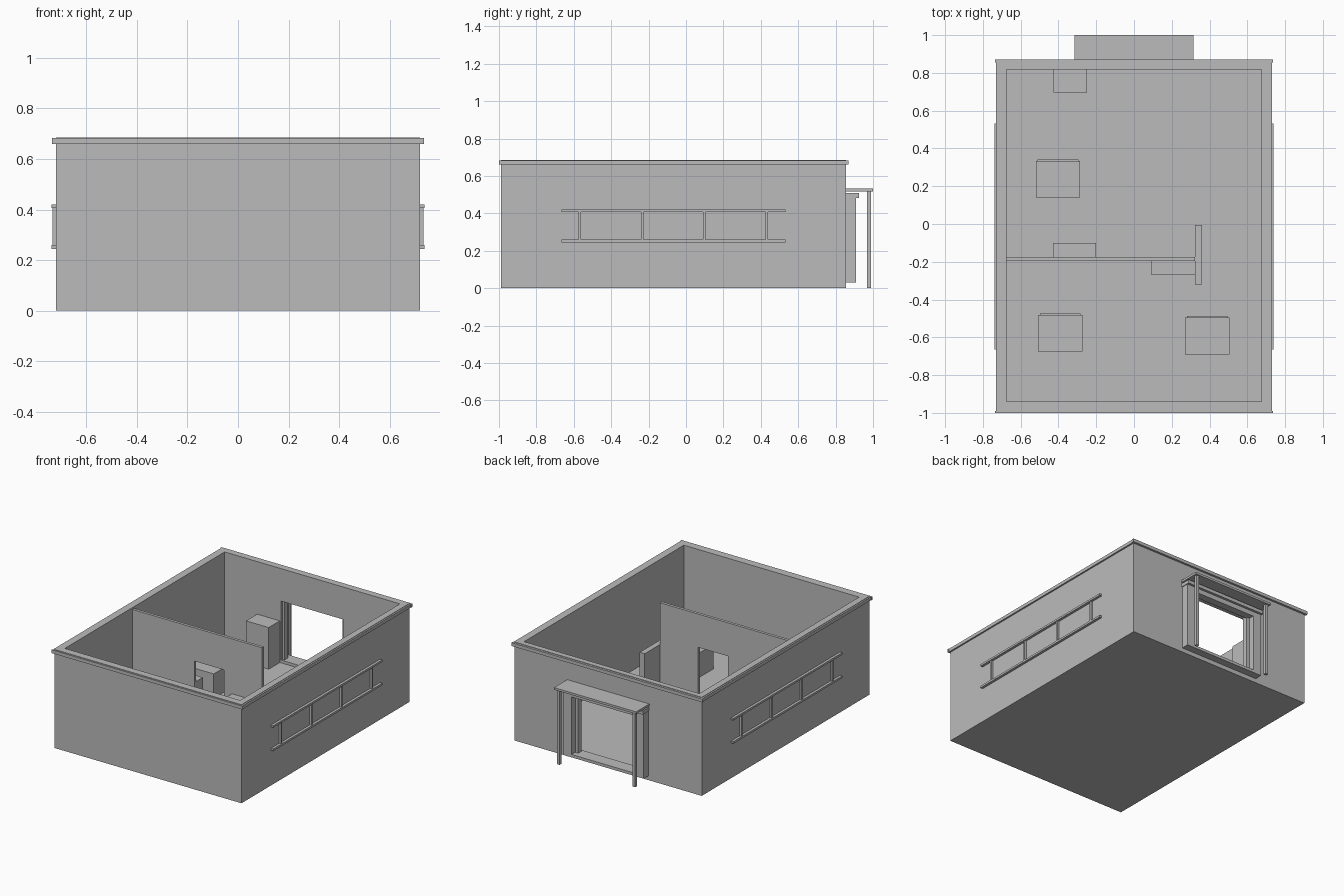
import bpy, bmesh
from mathutils import Vector

cube = bpy.data.objects.get("Cube")
if cube:
    bpy.data.objects.remove(cube, do_unlink=True)

GREY = (0.5, 0.5, 0.5, 1.0)
mat = bpy.data.materials.new("plain_grey")
mat.use_nodes = True
mat.diffuse_color = GREY
mat.node_tree.nodes["Principled BSDF"].inputs["Base Color"].default_value = GREY


def extrude(name, points, direction):
    """Extrude a flat outline along a direction to make a solid part."""
    bm = bmesh.new()
    face = bm.faces.new([bm.verts.new(p) for p in points])
    moved = bmesh.ops.extrude_face_region(bm, geom=[face])["geom"]
    verts = [g for g in moved if isinstance(g, bmesh.types.BMVert)]
    bmesh.ops.translate(bm, verts=verts, vec=Vector(direction))
    bmesh.ops.recalc_face_normals(bm, faces=bm.faces)
    mesh = bpy.data.meshes.new(name)
    bm.to_mesh(mesh)
    bm.free()
    mesh.materials.append(mat)
    obj = bpy.data.objects.new(name, mesh)
    bpy.context.collection.objects.link(obj)
    return obj


def box(name, x, y, z):
    outline = [(x[0], y[0], z[0]), (x[1], y[0], z[0]),
               (x[1], y[1], z[0]), (x[0], y[1], z[0])]
    return extrude(name, outline, (0, 0, z[1] - z[0]))


def mirrored(name, x, y, z):
    box("left_" + name, x, y, z)
    box("right_" + name, (-x[1], -x[0]), y, z)


def wall_with_door(name, x, y, top, door_x, door_top):
    """Wall along x with a doorway cut from the ground up."""
    outline = [(x[0], 0), (door_x[0], 0), (door_x[0], door_top), (door_x[1], door_top),
               (door_x[1], 0), (x[1], 0), (x[1], top), (x[0], top)]
    extrude(name, [(px, y[0], pz) for px, pz in outline], (0, y[1] - y[0], 0))


# Main shell
W, IN = 0.72, 0.675
FRONT, BACK = -0.99, 0.855
IN_FRONT, IN_BACK = -0.94, 0.817
TOP, FLOOR = 0.686, 0.03
plan = [(-W, FRONT), (W, FRONT), (W, IN_BACK), (IN, IN_BACK),
        (IN, IN_FRONT), (-IN, IN_FRONT), (-IN, IN_BACK), (-W, IN_BACK)]
extrude("front_and_side_walls", [(x, y, 0) for x, y in plan], (0, 0, TOP))
wall_with_door("back_wall", (-W, W), (IN_BACK, BACK), TOP, (-0.24, 0.24), 0.46)
box("floor", (-IN, IN), (IN_FRONT, IN_BACK), (0, FLOOR))
box("threshold", (-0.24, 0.24), (IN_BACK, BACK), (0, 0.05))

# Trim around the top
TRIM = (0.66, 0.683)
mirrored("top_trim", (W, 0.731), (FRONT, BACK), TRIM)
box("front_top_trim", (-0.735, 0.735), (-1.0, FRONT), TRIM)
box("back_top_trim", (-0.735, 0.735), (BACK, 0.87), TRIM)

# Rails with uprights on both side walls
for label, z in (("lower", 0.245), ("upper", 0.407)):
    mirrored(label + "_rail", (W, 0.738), (-0.665, 0.533), (z, z + 0.014))
for i, y in enumerate((-0.575, -0.24, 0.09, 0.425)):
    mirrored(f"rail_upright_{i + 1}", (W, 0.733), (y, y + 0.014), (0.259, 0.407))

# Doorway surround, canopy and canopy posts
mirrored("door_jamb", (0.245, 0.31), (BACK, 0.908), (FLOOR, 0.483))
box("door_lintel", (-0.245, 0.245), (BACK, 0.908), (0.45, 0.483))
box("door_cap", (-0.315, 0.315), (BACK, 0.925), (0.483, 0.508))
box("door_sill", (-0.245, 0.245), (BACK, 0.908), (FLOOR, 0.05))
mirrored("inner_jamb", (0.222, 0.245), (0.83, 0.868), (0.05, 0.46))
box("canopy", (-0.316, 0.316), (BACK, 1.0), (0.517, 0.532))
mirrored("canopy_post", (0.28, 0.302), (0.969, 0.99), (0, 0.517))

# Inner dividing walls
wall_with_door("partition", (-IN, 0.322), (-0.195, -0.175), 0.672, (-0.2, 0.03), 0.44)
box("low_wall", (0.322, 0.36), (-0.32, -0.005), (FLOOR, 0.382))

# Furniture
box("tall_cabinet", (-0.425, -0.25), (0.695, IN_BACK), (FLOOR, 0.32))
box("back_counter", (-0.43, -0.2), (-0.175, -0.1), (FLOOR, 0.29))
box("front_counter", (0.09, 0.322), (-0.268, -0.195), (FLOOR, 0.29))
box("counter_top_panel", (0.105, 0.305), (-0.262, -0.257), (0.29, 0.294))
for i, (x, y) in enumerate(((-0.52, 0.14), (-0.507, -0.675), (0.27, -0.69))):
    box(f"desk_{i + 1}", (x, x + 0.235), (y, y + 0.194), (FLOOR, 0.2))
    box(f"desk_panel_{i + 1}", (x + 0.01, x + 0.225), (y + 0.194, y + 0.202), (0.05, 0.18))
